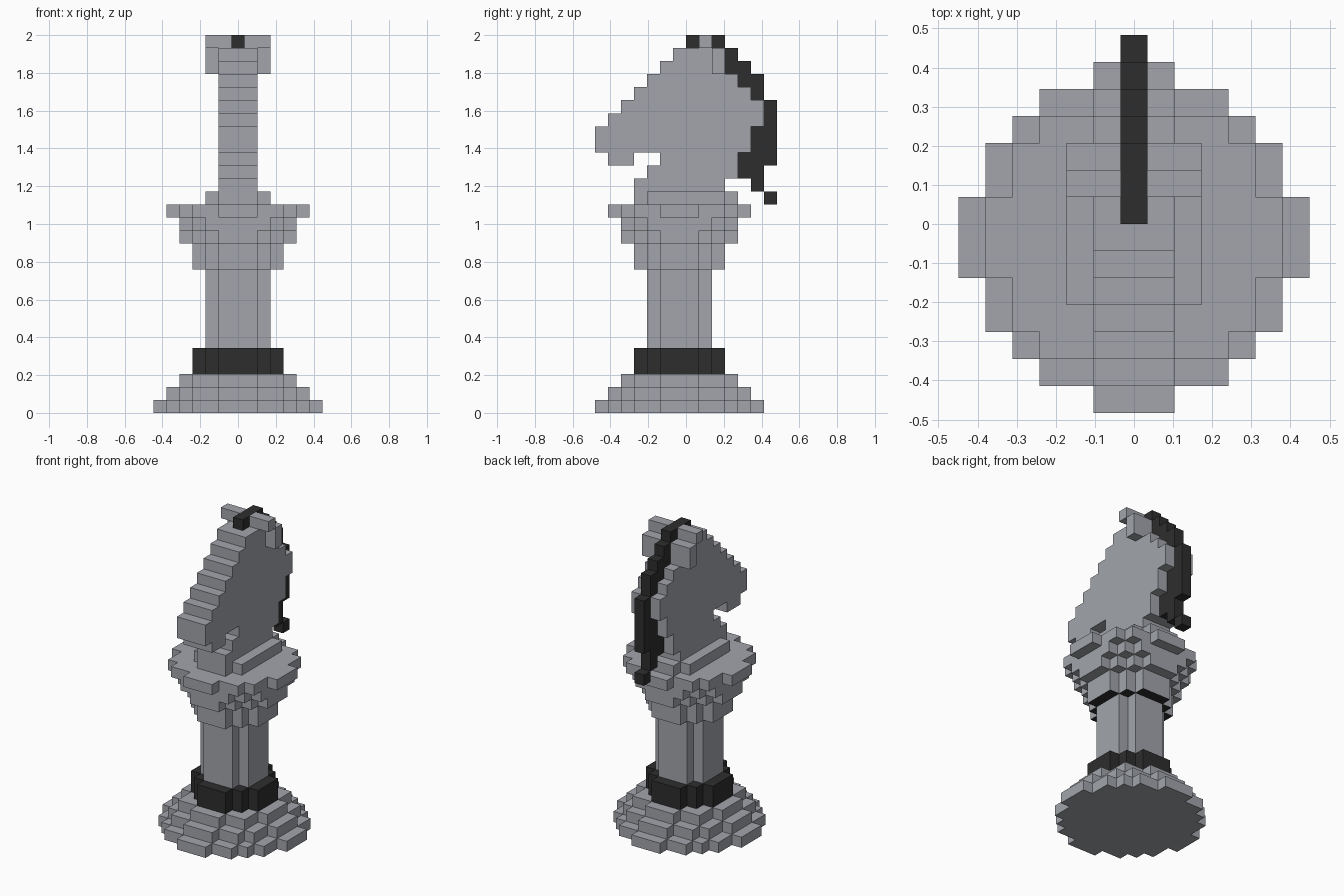
import bpy
import bmesh
from mathutils import Vector

cube = bpy.data.objects.get("Cube")
if cube:
    bpy.data.objects.remove(cube, do_unlink=True)

V = 2 / 29                                   # side of one block
ORIGIN = Vector((-6.5, -7, 0))               # grid corner, in blocks


def make_material(name, colour):
    mat = bpy.data.materials.new(name)
    mat.use_nodes = True
    mat.diffuse_color = colour
    mat.node_tree.nodes["Principled BSDF"].inputs["Base Color"].default_value = colour
    return mat


GREY = make_material("stone grey", (0.36, 0.375, 0.41, 1))
BLACK = make_material("charcoal black", (0.027, 0.027, 0.027, 1))


def build(name, cells, mats, pick=None):
    """Skin a set of blocks with only its outer faces, merged into flat panels."""
    bm = bmesh.new()
    verts = {}

    def vert(p):
        key = tuple(round(c) for c in p)
        if key not in verts:
            verts[key] = bm.verts.new((Vector(key) + ORIGIN) * V)
        return verts[key]

    for cell in cells:
        for axis in range(3):
            for side in (0, 1):
                step = [0, 0, 0]
                step[axis] = 1 if side else -1
                if tuple(c + s for c, s in zip(cell, step)) in cells:
                    continue
                u, w = (axis + 1) % 3, (axis + 2) % 3
                ring = []
                for a, b in ((0, 0), (1, 0), (1, 1), (0, 1)):
                    p = list(cell)
                    p[axis] += side
                    p[u] += a
                    p[w] += b
                    ring.append(vert(p))
                face = bm.faces.new(ring if side else ring[::-1])
                if pick:
                    face.material_index = pick(cell, step)
    bmesh.ops.dissolve_limit(bm, angle_limit=0.01, verts=bm.verts[:],
                             edges=bm.edges[:], delimit={'MATERIAL'})
    mesh = bpy.data.meshes.new(name)
    bm.to_mesh(mesh)
    bm.free()
    for mat in mats:
        mesh.materials.append(mat)
    bpy.context.collection.objects.link(bpy.data.objects.new(name, mesh))


def discs(layers):
    """Stack of block discs: (first z, last z, squared radius in blocks)."""
    return {(6 + x, 6 + y, z)
            for z0, z1, r2 in layers for z in range(z0, z1 + 1)
            for x in range(-6, 7) for y in range(-6, 7) if x * x + y * y <= r2}


def slab(xs, ys, zs):
    return {(x, y, z) for x in range(*xs) for y in range(*ys) for z in range(*zs)}


def side_profile(xs, rows):
    """Side outline as rows of (z, y start, y end), given a width in x."""
    cells = set()
    for z, y0, y1 in rows:
        cells |= slab(xs, (y0, y1), (z, z + 1))
    return cells


# Turned stand
build("base", discs([(0, 0, 38), (1, 1, 27), (2, 2, 18)]), [GREY])
build("lower_band", discs([(3, 4, 10)]), [BLACK])
build("shaft", discs([(5, 10, 5)]), [GREY])

# Collar with a black underside on its lowest step
build("collar", discs([(11, 12, 10), (13, 13, 17), (14, 14, 20), (15, 15, 27)]),
      [GREY, BLACK], lambda cell, step: int(cell[2] == 11 and step[2] < 0))

# Horse head and neck, with the mouth notch under the muzzle
head = side_profile((5, 8), [
    (16, 3, 11), (17, 3, 10), (18, 4, 11), (19, 5, 11), (19, 1, 3),
    (20, 0, 12), (21, 0, 12), (22, 1, 13), (23, 2, 13), (24, 3, 12),
    (25, 4, 11), (26, 5, 10), (27, 6, 10)])
shoulders = slab((4, 9), (4, 10), (16, 17))
build("horse_head", head | shoulders, [GREY])

# Mane from the forelock down the back of the neck
mane = side_profile((6, 7), [
    (28, 7, 10), (27, 10, 11), (26, 10, 12), (25, 11, 13), (24, 12, 13),
    (23, 13, 14), (22, 13, 14), (21, 12, 14), (20, 12, 14), (19, 11, 14),
    (18, 11, 13), (17, 12, 13), (16, 13, 14)])
build("mane", mane, [BLACK])

# Ears, mirrored across the middle column
left_ear = slab((7, 9), (8, 9), (28, 29)) | slab((8, 9), (9, 10), (26, 28))
build("left_ear", left_ear, [GREY])
build("right_ear", {(12 - x, y, z) for x, y, z in left_ear}, [GREY])
